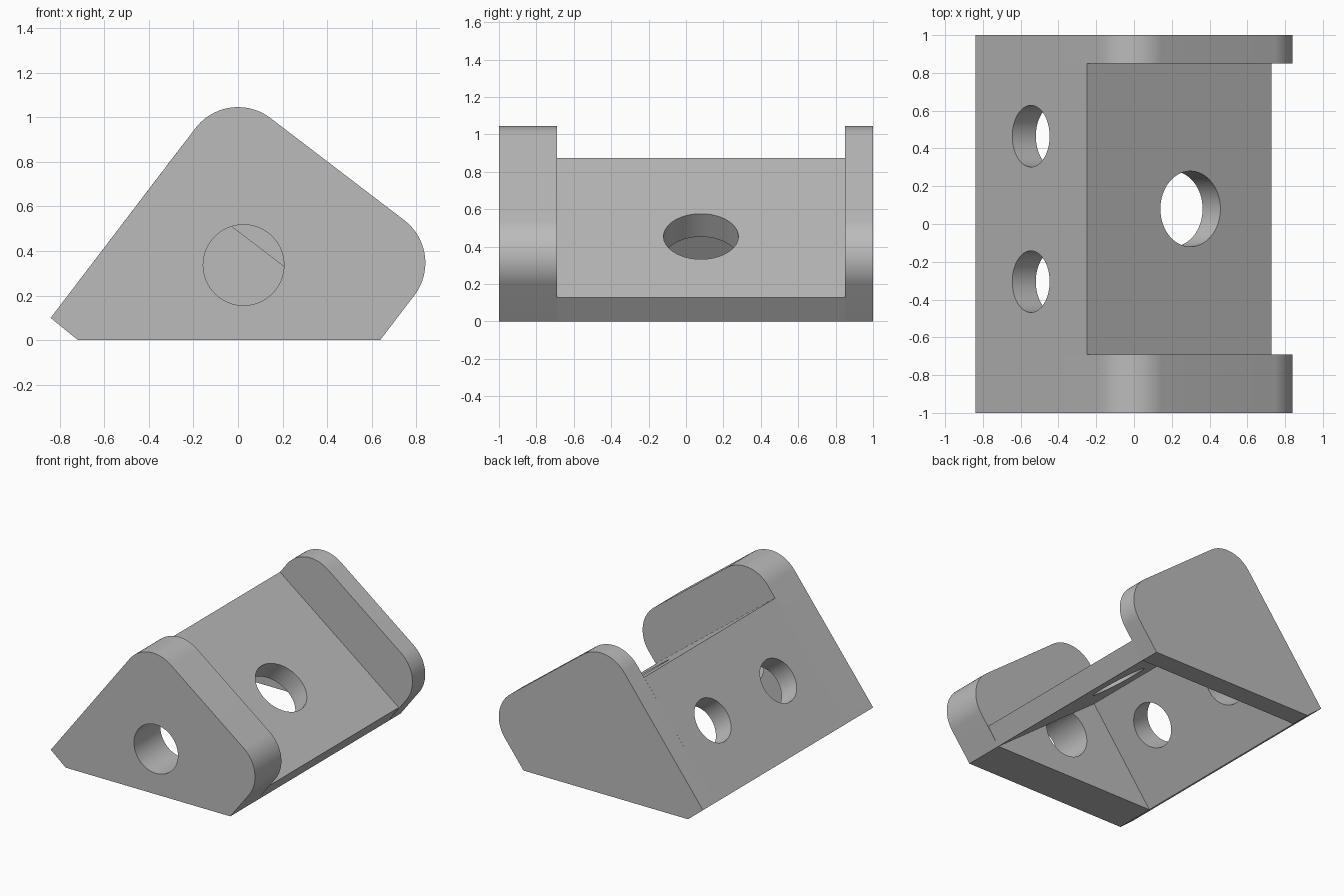
import bpy, bmesh, math
from mathutils import Vector, Matrix

if "Cube" in bpy.data.objects:
    bpy.data.objects.remove(bpy.data.objects["Cube"], do_unlink=True)

grey = bpy.data.materials.new("plain grey")
grey.use_nodes = True
colour = (0.5, 0.5, 0.5, 1)
grey.diffuse_color = colour
grey.node_tree.nodes["Principled BSDF"].inputs["Base Color"].default_value = colour

# Two perpendicular directions in the XZ plane: up the left slope, down the right slope
UP = Vector((0.6065, 0.7951))
DOWN = Vector((0.7951, -0.6065))
ROUND = 0.24


def prism(name, profile, y0, y1):
    """Extrude an XZ outline along Y."""
    bm = bmesh.new()
    face = bm.faces.new([bm.verts.new((p[0], y0, p[1])) for p in profile])
    out = bmesh.ops.extrude_face_region(bm, geom=[face])
    verts = [g for g in out["geom"] if isinstance(g, bmesh.types.BMVert)]
    bmesh.ops.translate(bm, verts=verts, vec=(0, y1 - y0, 0))
    bmesh.ops.recalc_face_normals(bm, faces=bm.faces)
    mesh = bpy.data.meshes.new(name)
    bm.to_mesh(mesh)
    bm.free()
    mesh.materials.append(grey)
    obj = bpy.data.objects.new(name, mesh)
    bpy.context.collection.objects.link(obj)
    return obj


def arc(centre, start, end, steps=20):
    """Quarter arc from one unit direction to another."""
    turns = [math.pi / 2 * i / steps for i in range(steps + 1)]
    return [centre + ROUND * (start * math.cos(a) + end * math.sin(a)) for a in turns]


def drill(obj, centre, axis, radius, depth):
    """Cut a round hole centred on a point, along an axis."""
    bm = bmesh.new()
    turn = Vector(axis).to_track_quat('Z', 'Y').to_matrix().to_4x4()
    bmesh.ops.create_cone(bm, cap_ends=True, segments=64, radius1=radius,
                          radius2=radius, depth=depth,
                          matrix=Matrix.Translation(centre) @ turn)
    mesh = bpy.data.meshes.new("hole_cutter")
    bm.to_mesh(mesh)
    bm.free()
    mesh.materials.append(grey)
    cutter = bpy.data.objects.new("hole_cutter", mesh)
    cutter.hide_render = True
    bpy.context.collection.objects.link(cutter)
    mod = obj.modifiers.new("hole", 'BOOLEAN')
    mod.operation = 'DIFFERENCE'
    mod.solver = 'EXACT'
    mod.object = cutter
    bpy.context.view_layer.objects.active = obj
    bpy.ops.object.modifier_apply(modifier=mod.name)
    bpy.data.objects.remove(cutter, do_unlink=True)


# End plates: wedge outline with two rounded corners
foot = [(-0.84, 0.10), (-0.717, 0)]
plate_outline = (foot + [(0.637, 0)]
                 + arc(Vector((0.60, 0.347)), DOWN, UP)
                 + arc(Vector((0, 0.805)), UP, -DOWN))
front_plate = prism("front_plate", plate_outline, -1.0, -0.69)
back_plate = prism("back_plate", plate_outline, 0.85, 1.0)

# Angled shell between the plates, open underneath
ridge = Vector((-0.25, 0.8735))
inner_corner = ridge + 0.155 * (DOWN - UP)
shell_outline = foot + [inner_corner, (0.637, 0), (0.727, 0.127), ridge]
corner_shell = prism("corner_shell", shell_outline, -0.69, 0.85)

# Round holes
drill(front_plate, (0.025, -0.85, 0.337), (0, 1, 0), 0.181, 0.6)
drill(corner_shell, (0.2975, 0.08, 0.453), (UP.x, 0, UP.y), 0.2, 0.5)
for y in (-0.305, 0.465):
    drill(corner_shell, (-0.546, y, 0.486), (DOWN.x, 0, DOWN.y), 0.163, 0.5)

# Smooth the round surfaces, keep the edges crisp
for obj in (front_plate, back_plate, corner_shell):
    bpy.ops.object.select_all(action='DESELECT')
    obj.select_set(True)
    bpy.context.view_layer.objects.active = obj
    bpy.ops.object.shade_smooth_by_angle(angle=math.radians(30))
